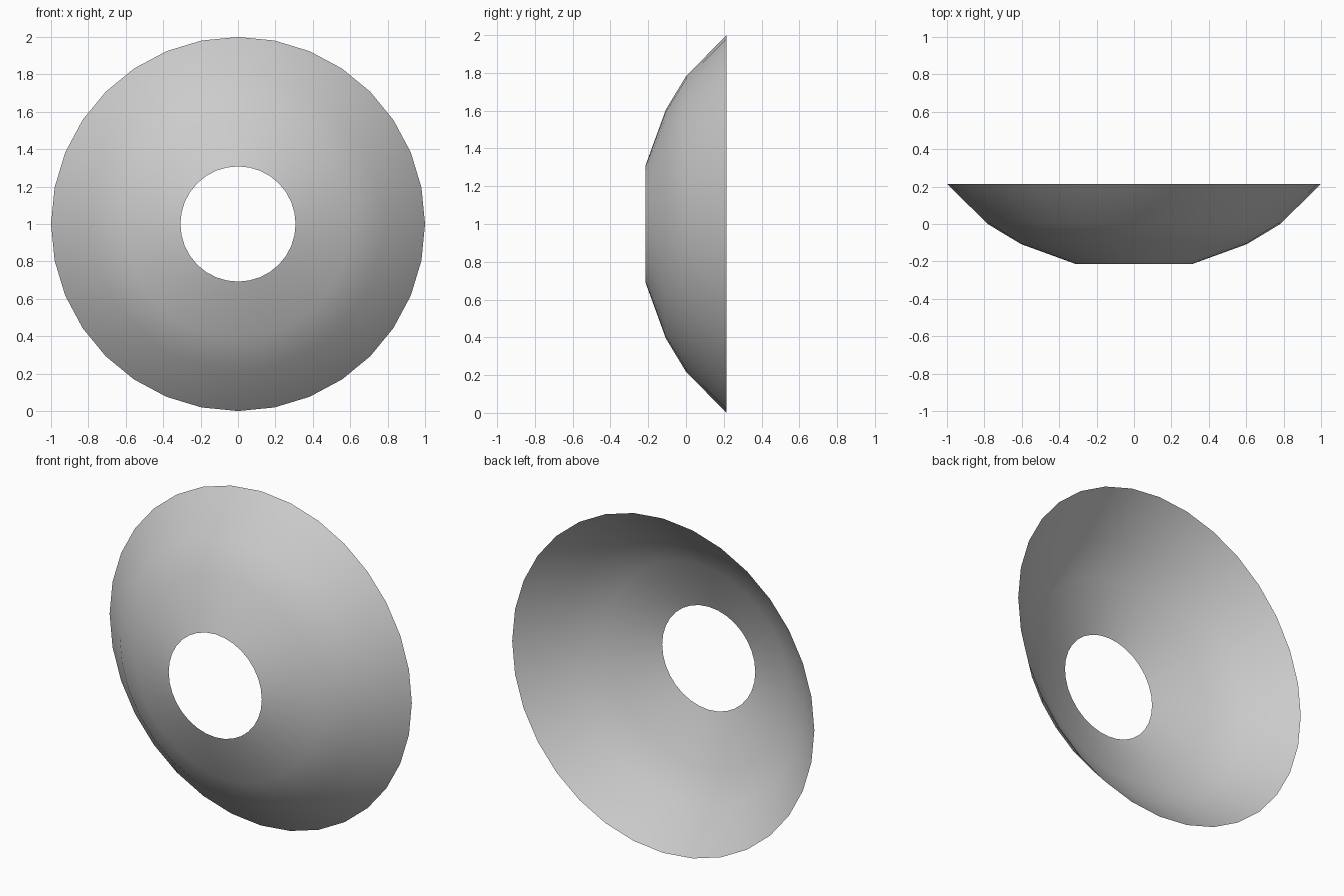
import bpy, bmesh, math

if "Cube" in bpy.data.objects:
    bpy.data.objects.remove(bpy.data.objects["Cube"])

SIDES = 32
# Profile of the dish: (radius, y), from the centre hole to the outer rim
PROFILE = [(0.308, -0.215), (0.605, -0.107), (0.782, 0.0), (1.0, 0.215)]

bm = bmesh.new()


def ring(radius, y):
    return [bm.verts.new((radius * math.sin(2 * math.pi * i / SIDES), y,
                          1 + radius * math.cos(2 * math.pi * i / SIDES)))
            for i in range(SIDES)]


# Open, single-skin dish facing forward
rings = [ring(r, y) for r, y in PROFILE]
for a, b in zip(rings, rings[1:]):
    for i in range(SIDES):
        j = (i + 1) % SIDES
        bm.faces.new((a[i], b[i], b[j], a[j]))

# Convex side faces the front
bm.normal_update()
if sum(f.normal.y for f in bm.faces) > 0:
    bmesh.ops.reverse_faces(bm, faces=bm.faces[:])
for f in bm.faces:
    f.smooth = True

mesh = bpy.data.meshes.new("dish_shade")
bm.to_mesh(mesh)
bm.free()
bpy.context.collection.objects.link(bpy.data.objects.new("dish_shade", mesh))
